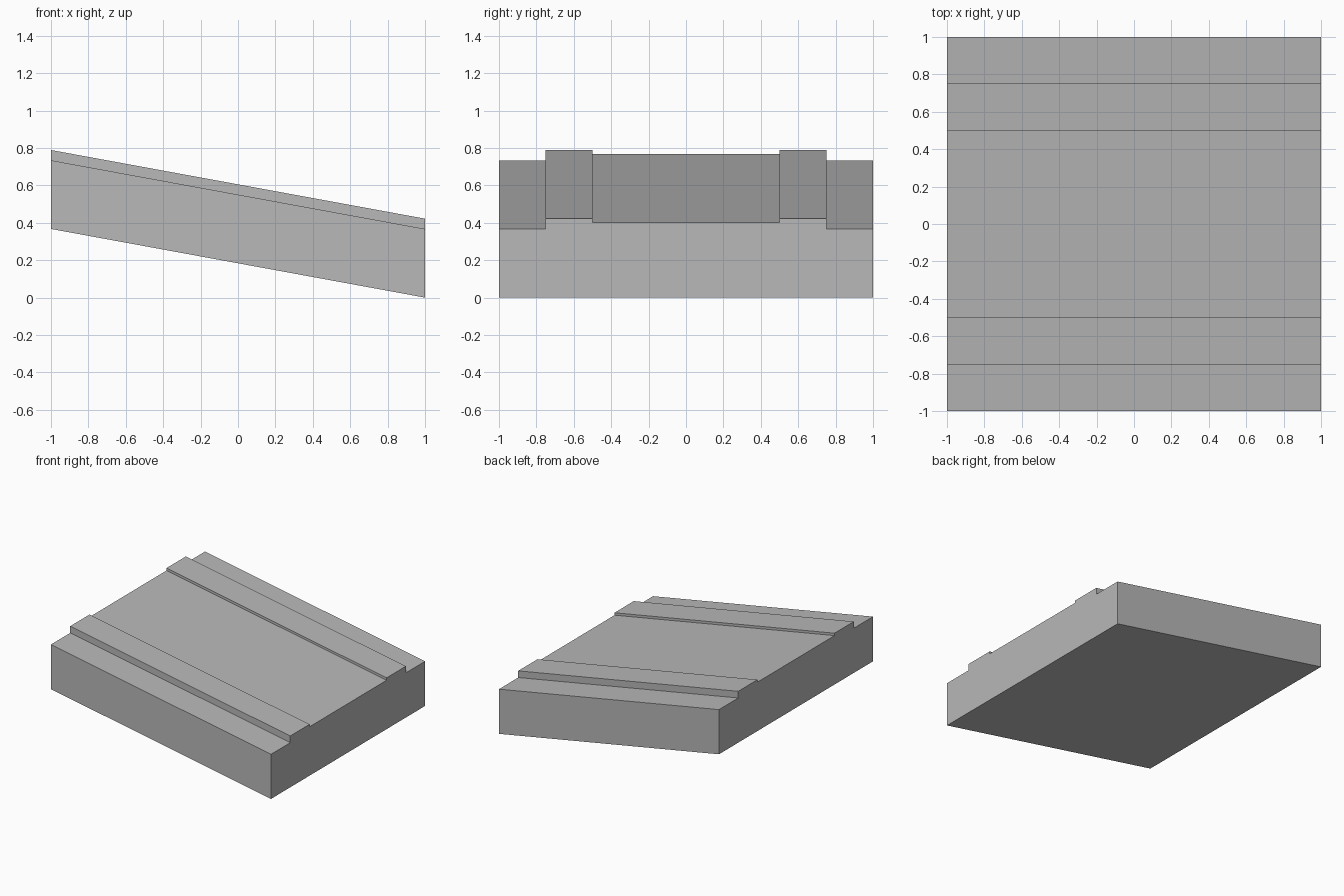
import bpy
import bmesh

cube = bpy.data.objects.get("Cube")
if cube:
    bpy.data.objects.remove(cube, do_unlink=True)

DROP = 0.367  # fall of the ramp from -x to +x

# Concrete material
concrete = bpy.data.materials.new("concrete_grey")
concrete.use_nodes = True
colour = (0.48, 0.48, 0.48, 1)
concrete.diffuse_color = colour
bsdf = concrete.node_tree.nodes["Principled BSDF"]
bsdf.inputs["Base Color"].default_value = colour

# Cross-section: half of the top outline (y, z), mirrored for the other side
outer, curb, road = 0.367, 0.422, 0.402
half = [(1, 0), (1, outer), (0.75, outer), (0.75, curb), (0.5, curb), (0.5, road)]
profile = half + [(-y, z) for y, z in reversed(half)]

# Sloping road slab: sweep the section along x, sheared downwards
bm = bmesh.new()
section = bm.faces.new([bm.verts.new((-1, y, z + DROP)) for y, z in profile])
swept = bmesh.ops.extrude_face_region(bm, geom=[section], use_keep_orig=True)
moved = [v for v in swept["geom"] if isinstance(v, bmesh.types.BMVert)]
bmesh.ops.translate(bm, verts=moved, vec=(2, 0, -DROP))
bmesh.ops.recalc_face_normals(bm, faces=bm.faces)

mesh = bpy.data.meshes.new("sloped_road_slab")
bm.to_mesh(mesh)
bm.free()
mesh.materials.append(concrete)
slab = bpy.data.objects.new("sloped_road_slab", mesh)
bpy.context.collection.objects.link(slab)
